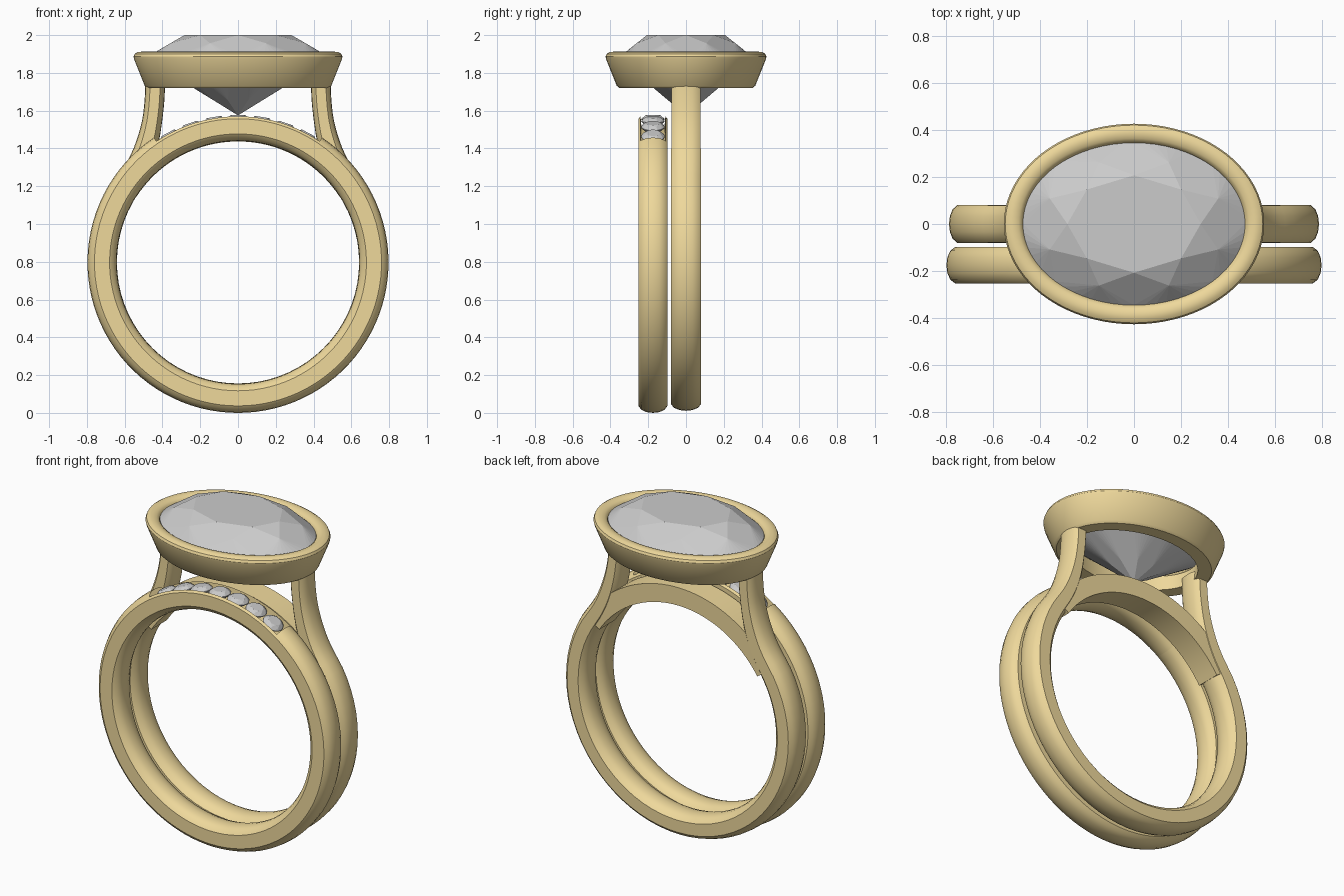
import bpy, bmesh, math
from mathutils import Vector, Matrix
from mathutils.geometry import interpolate_bezier

if "Cube" in bpy.data.objects:
    bpy.data.objects.remove(bpy.data.objects["Cube"])

gold = bpy.data.materials.new("gold")
gold.diffuse_color = (0.86, 0.69, 0.33, 1)
gold.use_nodes = True
gold.node_tree.nodes["Principled BSDF"].inputs["Base Color"].default_value = gold.diffuse_color
CZ = 0.797  # finger-hole centre height


def finish(name, bm, mat=None, smooth=True):
    bmesh.ops.recalc_face_normals(bm, faces=bm.faces[:])
    me = bpy.data.meshes.new(name)
    bm.to_mesh(me)
    bm.free()
    ob = bpy.data.objects.new(name, me)
    bpy.context.collection.objects.link(ob)
    if mat:
        me.materials.append(mat)
    if smooth:
        bpy.ops.object.select_all(action='DESELECT')
        ob.select_set(True)
        bpy.context.view_layer.objects.active = ob
        bpy.ops.object.shade_smooth_by_angle(angle=math.radians(32))
    return ob


def loft(name, rings, closed):
    """Skin a list of equal-length closed cross-sections."""
    bm = bmesh.new()
    vs = [[bm.verts.new(p) for p in ring] for ring in rings]
    n = len(vs[0])
    for i in range(len(vs) if closed else len(vs) - 1):
        a, b = vs[i], vs[(i + 1) % len(vs)]
        for j in range(n):
            k = (j + 1) % n
            bm.faces.new((a[j], a[k], b[k], b[j]))
    if not closed:
        bm.faces.new(vs[0])
        bm.faces.new(vs[-1])
    return finish(name, bm, gold)


def polar(deg, profile, y0=0):
    """Place a (y, radius) profile at an angle around the finger hole."""
    c, s = math.cos(math.radians(deg)), math.sin(math.radians(deg))
    return [Vector((r * c, y0 + y, CZ + r * s)) for y, r in profile]


def gem(name, sx, sy, sz, matrix, girdle=32):
    """Brilliant cut: hull of table, star, girdle, pavilion and culet points."""
    bm = bmesh.new()
    rows = [(8, 0, .6, 1), (8, .5, .82, .899), (girdle, 0, 1, .741),
            (girdle, 0, 1, .685), (8, .5, .3, .190)]
    for n, shift, r, z in rows:
        for i in range(n):
            a = (i + shift) * 2 * math.pi / n
            bm.verts.new((r * sx * math.cos(a), r * sy * math.sin(a), z * sz))
    bm.verts.new((0, 0, 0))
    bmesh.ops.convex_hull(bm, input=bm.verts[:])
    bmesh.ops.dissolve_limit(bm, angle_limit=math.radians(1),
                             verts=bm.verts[:], edges=bm.edges[:])
    bm.transform(matrix)
    return finish(name, bm, smooth=False)


# Channel-set band in front, with its dome cut into a channel over the top
inner = [(-.077, .68), (-.06, .657), (-.03, .645), (0, .642),
         (.03, .645), (.06, .657), (.077, .68), (.077, .76)]
dome = [(.062, .78), (.034, .793), (0, .797), (-.034, .793), (-.062, .78)]
channel = [(.066, .773), (.06, .71), (0, .71), (-.06, .71), (-.066, .773)]
last = [(-.077, .76)]
BY, HALF = -.175, 34
rings = [polar(90 - HALF + 2 * HALF * i / 24, inner + channel + last, BY) for i in range(25)]
rings += [polar(90 + HALF + (360 - 2 * HALF) * i / 80, inner + dome + last, BY) for i in range(81)]
loft("channel_band", rings, True)

# Row of small stones in the channel
for i in range(7):
    tilt = Matrix.Rotation(math.radians((i - 3) * 9.5), 4, 'Y')
    m = Matrix.Translation((0, BY, CZ)) @ tilt @ Matrix.Translation((0, 0, .702))
    gem(f"small_stone_{i + 1}", .062, .062, .078, m, 16)

# Main shank: circular below, sweeping up into two bezel supports
R = .713
start = math.radians(35)
p0 = Vector((R * math.cos(start), 0, CZ + R * math.sin(start)))
tan = Vector((-math.sin(start), 0, math.cos(start)))
top = Vector((.438, 0, 1.77))
side = interpolate_bezier(p0, p0 + tan * .2, top - Vector((0, 0, .2)), top, 16)
arc = [Vector((R * math.cos(math.radians(a)), 0, CZ + R * math.sin(math.radians(a))))
       for a in range(-90, 35, 5)]
half = arc + list(side)
path = [Vector((-p.x, 0, p.z)) for p in reversed(half[1:])] + half
section = [(-.08, -.036), (-.06, -.058), (-.03, -.069), (0, -.072), (.03, -.069),
           (.06, -.058), (.08, -.036), (.08, .038), (.062, .058), (.034, .069),
           (0, .073), (-.034, .069), (-.062, .058), (-.08, .038)]
rings = []
for i, p in enumerate(path):
    t = (path[min(i + 1, len(path) - 1)] - path[max(i - 1, 0)]).normalized()
    nrm = Vector((t.z, 0, -t.x))
    f = max(0, min(1, (p.z - 1.15) / .4))
    k = 1 - .28 * f
    rings.append([p + nrm * (v * k) + Vector((0, u * (1 - .04 * f), 0)) for u, v in section])
loft("solitaire_shank", rings, False)

# Flat arch closing the finger hole between the supports
box = [(-.076, .64), (.076, .64), (.076, .75), (-.076, .75)]
loft("under_arch", [polar(33 + 114 * i / 40, box) for i in range(41)], False)

# Oval bezel, given as offsets from the stone outline
A, B = .472, .345
bezel = [(.008, 1.72), (.022, 1.732), (.078, 1.872), (.081, 1.887), (.075, 1.901),
         (.06, 1.91), (.04, 1.912), (.018, 1.907), (.004, 1.896), (-.002, 1.88),
         (-.005, 1.865), (-.065, 1.81), (-.07, 1.72)]
rings = []
for i in range(80):
    a = 2 * math.pi * i / 80
    rings.append([Vector(((A + d) * math.cos(a), (B + d) * math.sin(a), z)) for d, z in bezel])
loft("oval_bezel", rings, True)

# Large oval stone
gem("centre_stone", A, B, .425, Matrix.Translation((0, 0, 1.575)), 64)
